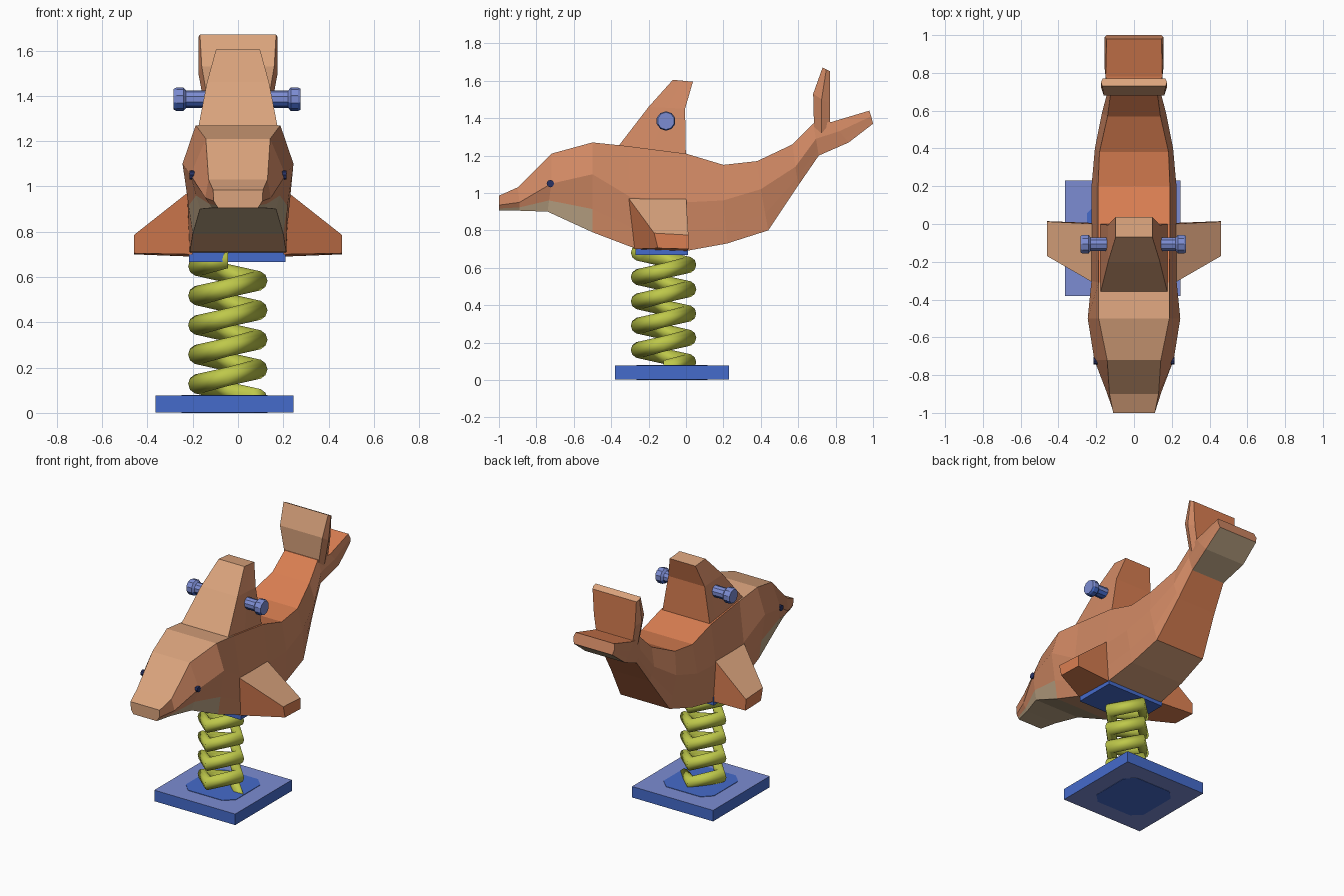
import bpy, bmesh, math
from mathutils import Vector

if "Cube" in bpy.data.objects:
    bpy.data.objects.remove(bpy.data.objects["Cube"])


def mat(name, r, g, b):
    def lin(v):
        v /= 255
        return v / 12.92 if v <= 0.04045 else ((v + 0.055) / 1.055) ** 2.4
    m = bpy.data.materials.new(name)
    m.diffuse_color = (lin(r), lin(g), lin(b), 1)
    m.use_nodes = True
    m.node_tree.nodes["Principled BSDF"].inputs["Base Color"].default_value = m.diffuse_color
    return m


SALMON = mat("salmon", 209, 137, 100)
ORANGE = mat("orange", 218, 127, 82)
TAN = mat("tan", 219, 164, 125)
BEIGE = mat("beige", 190, 166, 134)
BLUE = mat("blue", 69, 107, 203)
PALE_BLUE = mat("pale_blue", 124, 140, 210)
GREEN = mat("yellow_green", 190, 200, 74)
DARK = mat("dark_blue", 40, 50, 100)


def skin(name, rings, mats, rule=None, smooth=False):
    """Join closed rings of points into a capped solid; rule(k, centre, normal) picks the colour."""
    bm = bmesh.new()
    vr = [[bm.verts.new(p) for p in r] for r in rings]
    n = len(rings[0])
    side = {}
    for a, b in zip(vr, vr[1:]):
        for k in range(n):
            f = bm.faces.new((a[k], a[(k + 1) % n], b[(k + 1) % n], b[k]))
            side[f] = k
    side[bm.faces.new(vr[0][::-1])] = -1
    side[bm.faces.new(vr[-1])] = -2
    bmesh.ops.recalc_face_normals(bm, faces=bm.faces[:])
    bm.normal_update()
    for f in bm.faces:
        f.smooth = smooth
        if rule:
            f.material_index = rule(side[f], f.calc_center_median(), f.normal)
    me = bpy.data.meshes.new(name)
    bm.to_mesh(me)
    bm.free()
    for m in mats:
        me.materials.append(m)
    ob = bpy.data.objects.new(name, me)
    bpy.context.collection.objects.link(ob)
    return ob


def section(top, mid, bot, wt, wm, wb):
    """Eight-point cross-section: top, widest line, belly colour line, bottom."""
    t, m, b = Vector(top), Vector(mid), Vector(bot)
    half = [(wt, t), (wm, m), (wm * .4 + wb * .6, m * .4 + b * .6), (wb, b)]
    return ([(w, p.x, p.y) for w, p in half] +
            [(-w, p.x, p.y) for w, p in reversed(half)])


def rect(cx, cy, hx, hy, z, chamfer=0.0):
    if not chamfer:
        return [(cx + a * hx, cy + b * hy, z) for a, b in ((-1, -1), (1, -1), (1, 1), (-1, 1))]
    c, pts = chamfer, []
    for a, b in ((-1, -1), (1, -1), (1, 1), (-1, 1)):
        p = [(cx + a * (hx - c), cy + b * hy, z), (cx + a * hx, cy + b * (hy - c), z)]
        pts += p if a * b < 0 else p[::-1]
    return pts


# Base plate with an inner patch on both faces
BX, BY = -0.06, -0.075
skin("base_plate", [rect(BX, BY, .305, .305, z) for z in (.002, .077)], [BLUE, PALE_BLUE],
     lambda k, c, n: 1 if abs(n.z) > .9 else 0)
for name, z0, z1 in (("base_patch_top", .074, .080), ("base_patch_bottom", 0, .005)):
    skin(name, [rect(BX, BY, .19, .19, z, .06) for z in (z0, z1)], [BLUE])

# Spring: four corners per turn
coil = []
for i in range(20):
    a = i * math.pi / 2
    ring = []
    for j in range(10):
        t = j * math.tau / 10
        r = .132 + .043 * math.cos(t)
        ring.append((-.045 + r * math.cos(a), -.12 + r * math.sin(a),
                     .063 + i * .13 / 4 + .044 * math.sin(t)))
    coil.append(ring)
skin("spring", coil, [GREEN], smooth=True)

# Plate under the belly
skin("seat_plate", [rect(-.003, -.13, .213, .14, z) for z in (.667, .725)], [BLUE])


# Body from beak to horizontal tail fluke
def body_rule(k, c, n):
    if k in (2, 4) and c.y < -.5:
        return 3
    if k == 3:
        return 3 if c.y > .72 or c.y < -.6 else (1 if c.y > .45 else 2)
    if k == 7:
        return 2 if c.y < -.2 else 1
    return 2 if k == -1 else 0


body = [
    section((-1, .985), (-1, .935), (-1, .905), .11, .107, .088),
    section((-.9, 1.03), (-.89, .95), (-.89, .905), .13, .145, .115),
    section((-.72, 1.21), (-.72, 1.05), (-.74, .90), .142, .21, .168),
    section((-.5, 1.27), (-.5, 1.1), (-.5, .79), .187, .245, .20),
    section((-.31, 1.25), (-.3, .98), (-.29, .71), .187, .225, .213),
    section((0, 1.21), (0, .95), (0, .69), .19, .225, .21),
    section((.2, 1.15), (.2, .96), (.22, .73), .19, .225, .20),
    section((.38, 1.17), (.40, 1.02), (.44, .80), .183, .207, .185),
    section((.57, 1.26), (.585, 1.14), (.6, 1.04), .14, .17, .145),
    section((.68, 1.37), (.695, 1.29), (.71, 1.20), .125, .142, .125),
    section((.78, 1.38), (.82, 1.33), (.87, 1.27), .15, .155, .15),
    section((.98, 1.44), (.99, 1.41), (1, 1.37), .145, .155, .145),
]
skin("body", body, [SALMON, ORANGE, TAN, BEIGE], body_rule)


# Upright tail fluke and dorsal fin: "top" of each section faces forward
def fin_rule(k, c, n):
    return 2 if k in (7, -2) else (1 if k == 3 else 0)


skin("tail_fluke", [
    section((.685, 1.33), (.725, 1.32), (.77, 1.32), .125, .142, .13),
    section((.68, 1.53), (.725, 1.50), (.77, 1.48), .16, .175, .155),
    section((.73, 1.67), (.75, 1.66), (.77, 1.65), .168, .175, .165),
], [SALMON, ORANGE, TAN], fin_rule)

skin("dorsal_fin", [
    section((-.40, 1.2), (-.2, 1.18), (0, 1.15), .187, .188, .188),
    section((-.2, 1.46), (-.1, 1.455), (-.005, 1.45), .137, .137, .137),
    section((-.07, 1.605), (-.02, 1.60), (.037, 1.595), .097, .097, .097),
], [SALMON, ORANGE, TAN], fin_rule)

# Side flippers
for s, name in ((1, "right_flipper"), (-1, "left_flipper")):
    root = [(-.32, .99), (0, .985), (.005, .69), (-.28, .70)]
    tip = [(-.17, .785), (.013, .775), (.015, .70), (-.15, .705)]
    skin(name, [[(s * .2, y, z) for y, z in root], [(s * .46, y, z) for y, z in tip]],
         [ORANGE, TAN], lambda k, c, n: 1 if n.z > .35 else 0)


# Handle grips with flared ends
def disc(x, r):
    return [(x, -.107 + r * math.cos(a), 1.385 + r * math.sin(a))
            for a in ((j + .5) * math.tau / 10 for j in range(10))]


for s, name in ((1, "right_handle"), (-1, "left_handle")):
    steps = ((.09, .038), (.225, .038), (.237, .052), (.268, .052), (.28, .046))
    skin(name, [disc(s * x - .004, r) for x, r in steps], [PALE_BLUE, BLUE],
         lambda k, c, n: 1 if n.z < -.3 else 0)

# Eyes
for s, name in ((1, "right_eye"), (-1, "left_eye")):
    skin(name, [[(s * x, -.725 + .02 * math.cos(a), 1.05 + .02 * math.sin(a))
                 for a in (j * math.tau / 8 for j in range(8))] for x in (.19, .214)], [DARK])
